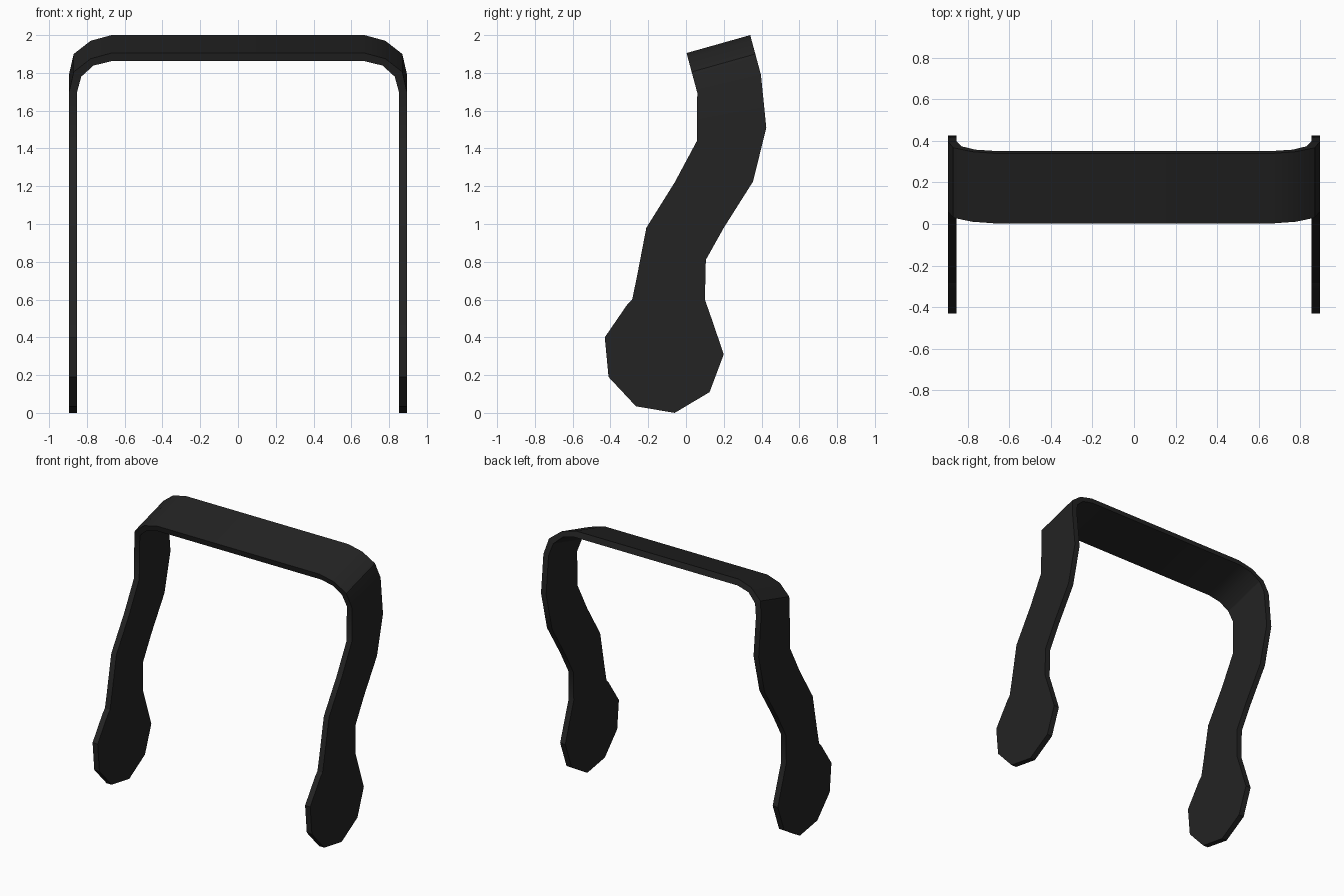
import bpy, bmesh, math

if "Cube" in bpy.data.objects:
    bpy.data.objects.remove(bpy.data.objects["Cube"])

HALF_OUT, HALF_IN = 0.895, 0.853
TILT = 0.27  # lean of the upper corner plane: y gained per z dropped

# Rounded corner: outer x, outer drop, inner x, inner drop
corner = [(0.67, 0.0, 0.67, 0.043), (0.78, 0.03, 0.765, 0.066),
          (0.87, 0.10, 0.83, 0.125), (HALF_OUT, 0.21, HALF_IN, 0.21)]
bar_edges = [(0.003, 1.905), (0.34, 2.0)]

# Leg outline from shoulder to rounded pad: front y, z, back y, z
leg = [(0.058, 1.44, 0.425, 1.51), (-0.06, 1.22, 0.355, 1.225),
       (-0.21, 0.98, 0.20, 0.98), (-0.26, 0.72, 0.105, 0.81),
       (-0.285, 0.60, 0.10, 0.60), (-0.31, 0.575, 0.135, 0.50),
       (-0.43, 0.40, 0.20, 0.31), (-0.41, 0.19, 0.125, 0.11),
       (-0.265, 0.035, -0.06, 0.0)]


def half_rings():
    """Cross-sections of one half: front outer, back outer, back inner, front inner."""
    rings = []
    for xo, do, xi, di in corner:
        (fy, fz), (by, bz) = bar_edges
        rings.append([(xo, fy + TILT * do, fz - do), (xo, by + TILT * do, bz - do),
                      (xi, by + TILT * di, bz - di), (xi, fy + TILT * di, fz - di)])
    for fy, fz, by, bz in leg:
        rings.append([(HALF_OUT, fy, fz), (HALF_OUT, by, bz),
                      (HALF_IN, by, bz), (HALF_IN, fy, fz)])
    return rings


# Sweep the strap from the left pad over the bar to the right pad
right = half_rings()
left = [[(-x, y, z) for x, y, z in ring] for ring in reversed(right)]
bm = bmesh.new()
rings = [[bm.verts.new(p) for p in ring] for ring in left + right]
for a, b in zip(rings, rings[1:]):
    for i in range(4):
        j = (i + 1) % 4
        bm.faces.new((a[i], a[j], b[j], b[i]))
bm.faces.new(rings[0])
bm.faces.new(rings[-1])
bmesh.ops.recalc_face_normals(bm, faces=bm.faces)

mesh = bpy.data.meshes.new("strap_frame")
bm.to_mesh(mesh)
bm.free()
frame = bpy.data.objects.new("strap_frame", mesh)
bpy.context.collection.objects.link(frame)

# Single dark colour
black = bpy.data.materials.new("soft_black")
black.diffuse_color = (0.017, 0.017, 0.017, 1)
black.use_nodes = True
black.node_tree.nodes["Principled BSDF"].inputs["Base Color"].default_value = black.diffuse_color
mesh.materials.append(black)

# Smooth the rounded corners, keep the strap edges crisp
bpy.context.view_layer.objects.active = frame
frame.select_set(True)
bpy.ops.object.shade_smooth_by_angle(angle=math.radians(32))
